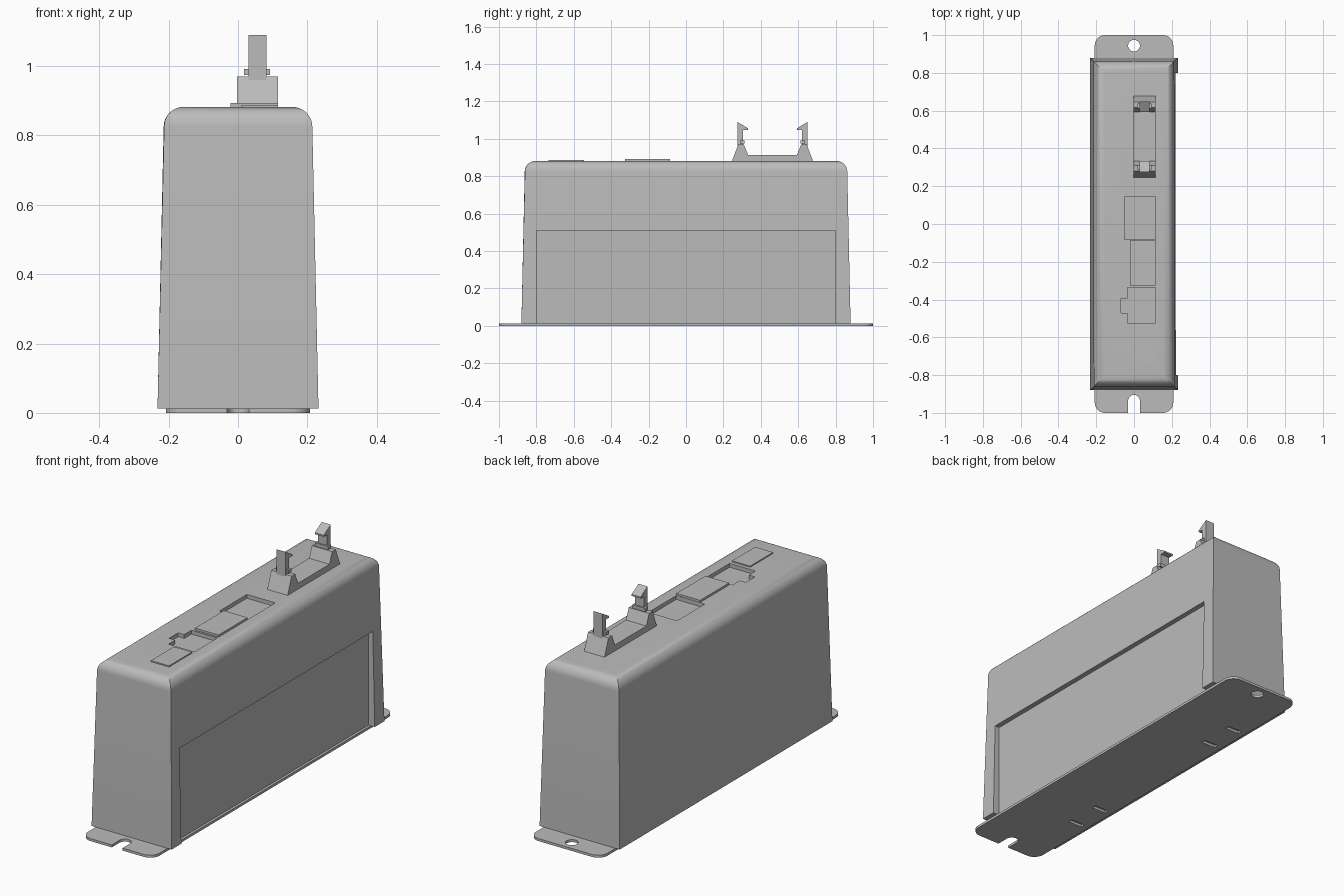
import bpy
import bmesh
from mathutils import Vector

if "Cube" in bpy.data.objects:
    bpy.data.objects.remove(bpy.data.objects["Cube"])

grey = bpy.data.materials.new("light grey plastic")
grey.use_nodes = True
colour = (0.5, 0.5, 0.5, 1)
grey.diffuse_color = colour
grey.node_tree.nodes["Principled BSDF"].inputs["Base Color"].default_value = colour


def finish(name, bm):
    bmesh.ops.recalc_face_normals(bm, faces=bm.faces)
    mesh = bpy.data.meshes.new(name)
    bm.to_mesh(mesh)
    bm.free()
    mesh.materials.append(grey)
    ob = bpy.data.objects.new(name, mesh)
    bpy.context.collection.objects.link(ob)
    return ob


def box_bm(x, y, z):
    bm = bmesh.new()
    bmesh.ops.create_cube(bm, size=1)
    for v in bm.verts:
        v.co = Vector([r[0] if c < 0 else r[1] for c, r in zip(v.co, (x, y, z))])
    return bm


def box(name, x, y, z):
    return finish(name, box_bm(x, y, z))


def disc(name, x, y, r, z):
    bm = bmesh.new()
    bmesh.ops.create_cone(bm, cap_ends=True, segments=32, radius1=r, radius2=r, depth=z[1] - z[0])
    bmesh.ops.translate(bm, vec=(x, y, sum(z) / 2), verts=bm.verts)
    return finish(name, bm)


def prism(name, profile, x):
    """Extrude a (y, z) profile along x."""
    bm = bmesh.new()
    face = bm.faces.new([bm.verts.new((x[0], y, z)) for y, z in profile])
    out = bmesh.ops.extrude_face_region(bm, geom=[face])["geom"]
    moved = [g for g in out if isinstance(g, bmesh.types.BMVert)]
    bmesh.ops.translate(bm, vec=(x[1] - x[0], 0, 0), verts=moved)
    return finish(name, bm)


def select_only(ob):
    bpy.ops.object.select_all(action="DESELECT")
    ob.select_set(True)
    bpy.context.view_layer.objects.active = ob


def cut(ob, cutters):
    select_only(ob)
    for c in cutters:
        m = ob.modifiers.new("cut", "BOOLEAN")
        m.operation = "DIFFERENCE"
        m.solver = "EXACT"
        m.object = c
        bpy.ops.object.modifier_apply(modifier=m.name)
        bpy.data.objects.remove(c)


def smooth(ob):
    select_only(ob)
    bpy.ops.object.shade_smooth_by_angle(angle=0.6)


TOP, PLATE = 0.882, 0.013

# Tapered housing with rounded top edges
bm = box_bm((-0.232, 0.232), (-0.88, 0.88), (PLATE, TOP))
for v in bm.verts:
    if v.co.z > 0.5:
        v.co.x *= 0.213 / 0.232
        v.co.y *= 0.861 / 0.88
rim = [e for e in bm.edges if all(v.co.z > 0.5 for v in e.verts)]
bmesh.ops.bevel(bm, geom=rim, offset=0.056, segments=8, profile=0.5, affect="EDGES")
housing = finish("housing", bm)

# Side recess and shallow label pockets in the top
pocket = (TOP - 0.02, 1)
cut(housing, [
    box("side_recess", (0.195, 0.3), (-0.8, 0.8), (-0.1, 0.51)),
    box("rear_pocket", (-0.05, 0.115), (-0.083, 0.145), pocket),
    box("front_pocket", (-0.035, 0.115), (-0.525, -0.335), pocket),
    box("pocket_notch", (-0.07, -0.03), (-0.47, -0.395), pocket),
])
smooth(housing)

# Raised pads on the top
box("middle_pad", (-0.022, 0.115), (-0.325, -0.085), (TOP - 0.01, 0.893))
box("front_pad", (0.01, 0.115), (-0.735, -0.545), (TOP - 0.01, 0.888))

# Mounting plate with rounded corners, a screw hole and an open slot
bm = box_bm((-0.208, 0.208), (-1, 1), (0, PLATE))
corners = [e for e in bm.edges if abs(e.verts[0].co.z - e.verts[1].co.z) > 0.01]
bmesh.ops.bevel(bm, geom=corners, offset=0.055, segments=8, profile=0.5, affect="EDGES")
plate = finish("mounting_plate", bm)
deep = (-0.1, 0.1)
cutters = [
    disc("screw_hole", 0, 0.944, 0.031, deep),
    disc("slot_end", 0, -0.936, 0.031, deep),
    box("slot_mouth", (-0.031, 0.031), (-1.1, -0.936), deep),
]
for y in (-0.6, -0.42, 0.42, 0.6):
    cutters.append(box("vent_slot", (-0.175, -0.095), (y - 0.012, y + 0.012), deep))
cut(plate, cutters)
smooth(plate)

# Clip cradle: two wedge feet joined by a low bridge
MID = 0.4625
half = [(0.218, TOP - 0.005), (0.183, 0.97), (0.153, 0.97), (0.13, 0.913)]
cradle = [(MID - d, z) for d, z in half] + [(MID + d, z) for d, z in reversed(half)]
prism("clip_cradle", cradle, (-0.003, 0.115))

# Barbed clips facing each other, each with a small cross pin
hook = [(0.187, 0.96), (0.157, 0.96), (0.157, 1.048), (0.13, 1.048),
        (0.13, 1.056), (0.187, 1.09)]
for side, label in ((-1, "front"), (1, "rear")):
    prism(label + "_clip", [(MID + side * d, z) for d, z in hook], (0.03, 0.082))
    ys = sorted((MID + side * 0.15, MID + side * 0.175))
    box(label + "_clip_pin", (0.018, 0.092), ys, (0.974, 0.992))
